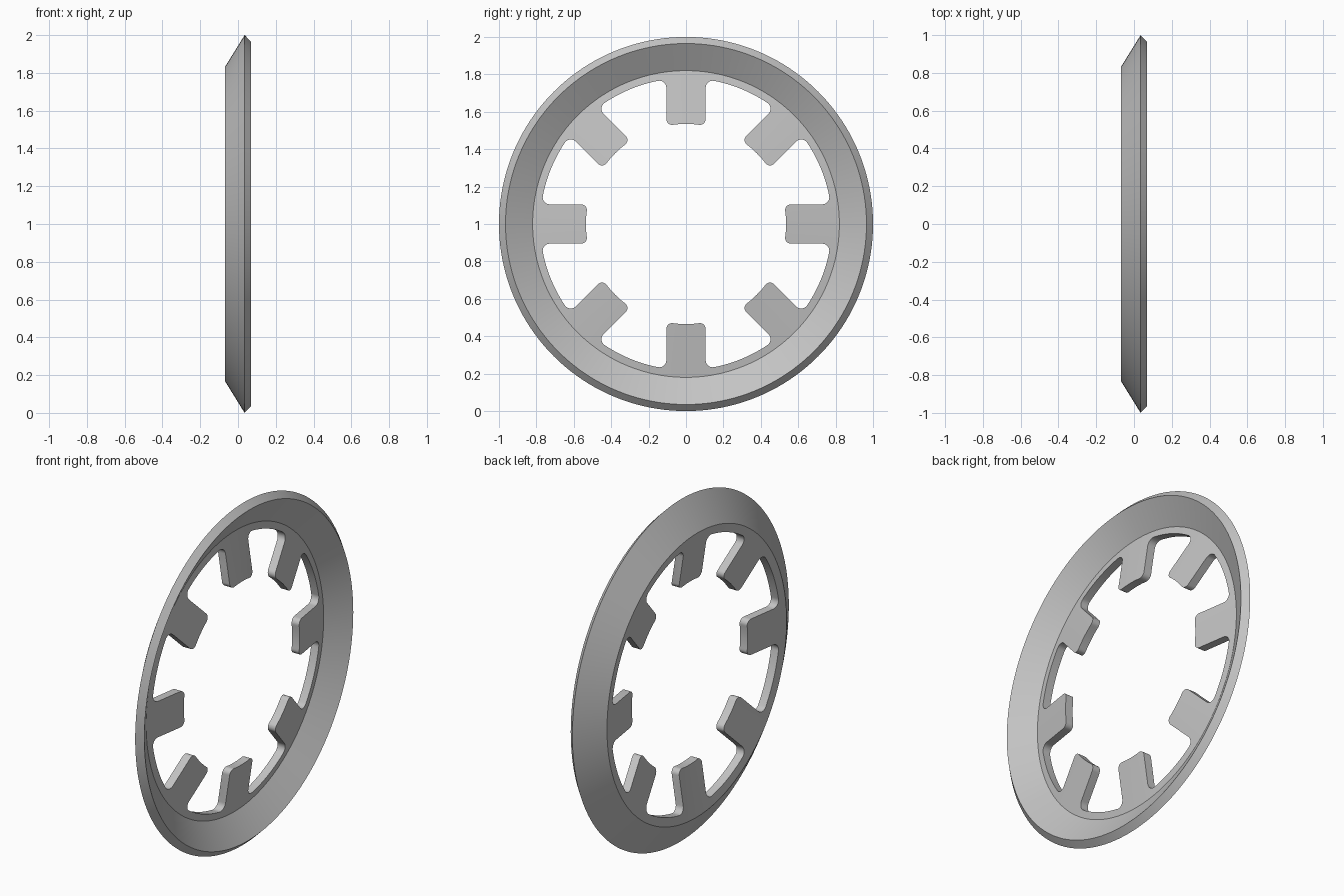
import bpy, bmesh
from math import sin, cos, pi, atan2, sqrt
from mathutils import Matrix, Vector

cube = bpy.data.objects.get("Cube")
if cube:
    bpy.data.objects.remove(cube, do_unlink=True)

SEGMENTS = 160
TABS = 8
HALF_WIDTH = 0.105
TIP_R, ROOT_R = 0.535, 0.78
TIP_FILLET, ROOT_FILLET = 0.03, 0.038

steel = bpy.data.materials.new("grey steel")
steel.use_nodes = True
grey = (0.55, 0.55, 0.55, 1)
steel.diffuse_color = grey
steel.node_tree.nodes["Principled BSDF"].inputs["Base Color"].default_value = grey


def make_object(name, bm):
    bmesh.ops.recalc_face_normals(bm, faces=bm.faces)
    mesh = bpy.data.meshes.new(name)
    bm.to_mesh(mesh)
    bm.free()
    obj = bpy.data.objects.new(name, mesh)
    bpy.context.collection.objects.link(obj)
    obj.location.z = 1
    return obj


def arc(center, radius, start, end, steps):
    return [Vector((center[0] + radius * cos(start + (end - start) * i / steps),
                    center[1] + radius * sin(start + (end - start) * i / steps)))
            for i in range(steps + 1)]


# Dished ring with an inner flange, turned around the x axis: (x, radius)
profile = [(-0.07, 0.83), (0.035, 1.0), (0.07, 0.965),
           (-0.02, 0.82), (0.03, 0.5), (-0.019, 0.5)]
bm = bmesh.new()
verts = [bm.verts.new((x, 0, r)) for x, r in profile]
edges = [bm.edges.new((verts[i - 1], verts[i])) for i in range(len(verts))]
bmesh.ops.spin(bm, geom=verts + edges, cent=(0, 0, 0), axis=(1, 0, 0),
               angle=2 * pi, steps=SEGMENTS, use_merge=True)
bmesh.ops.remove_doubles(bm, verts=bm.verts, dist=1e-5)
washer = make_object("toothed_lock_washer", bm)
washer.data.materials.append(steel)

# Half outline of one tab: tip, rounded corner, side, rounded root, rim arc
tip_v = HALF_WIDTH - TIP_FILLET
tip_c = (sqrt((TIP_R + TIP_FILLET) ** 2 - tip_v ** 2), tip_v)
tip_angle = atan2(tip_c[1], tip_c[0])
root_v = HALF_WIDTH + ROOT_FILLET
root_c = (sqrt((ROOT_R - ROOT_FILLET) ** 2 - root_v ** 2), root_v)
root_angle = atan2(root_c[1], root_c[0])
half = arc((0, 0), TIP_R, 0, tip_angle, 4)[:-1]
half += arc(tip_c, TIP_FILLET, pi + tip_angle, pi / 2, 8)
half += arc(root_c, ROOT_FILLET, -pi / 2, root_angle, 8)
half += arc((0, 0), ROOT_R, root_angle, pi / TABS, 6)[1:]
tab = [Vector((p.x, -p.y)) for p in reversed(half[1:])] + half[:-1]

# Cutter for the opening, one tab outline repeated around the centre
bm = bmesh.new()
loop = []
for k in range(TABS):
    turn = Matrix.Rotation(2 * pi * k / TABS, 2)
    for p in tab:
        q = turn @ p
        loop.append(bm.verts.new((-0.3, q.x, q.y)))
face = bm.faces.new(loop)
top = bmesh.ops.extrude_face_region(bm, geom=[face])["geom"]
bmesh.ops.translate(bm, vec=(0.6, 0, 0),
                    verts=[g for g in top if isinstance(g, bmesh.types.BMVert)])
cutter = make_object("opening_cutter", bm)
cutter.hide_render = True

# Cut the opening, then remove the cutter
cut = washer.modifiers.new("opening", "BOOLEAN")
cut.operation = "DIFFERENCE"
cut.solver = "EXACT"
cut.object = cutter
bpy.ops.object.select_all(action="DESELECT")
washer.select_set(True)
bpy.context.view_layer.objects.active = washer
bpy.ops.object.modifier_apply(modifier=cut.name)
bpy.data.objects.remove(cutter, do_unlink=True)
bpy.ops.object.shade_smooth_by_angle(angle=pi / 6)
